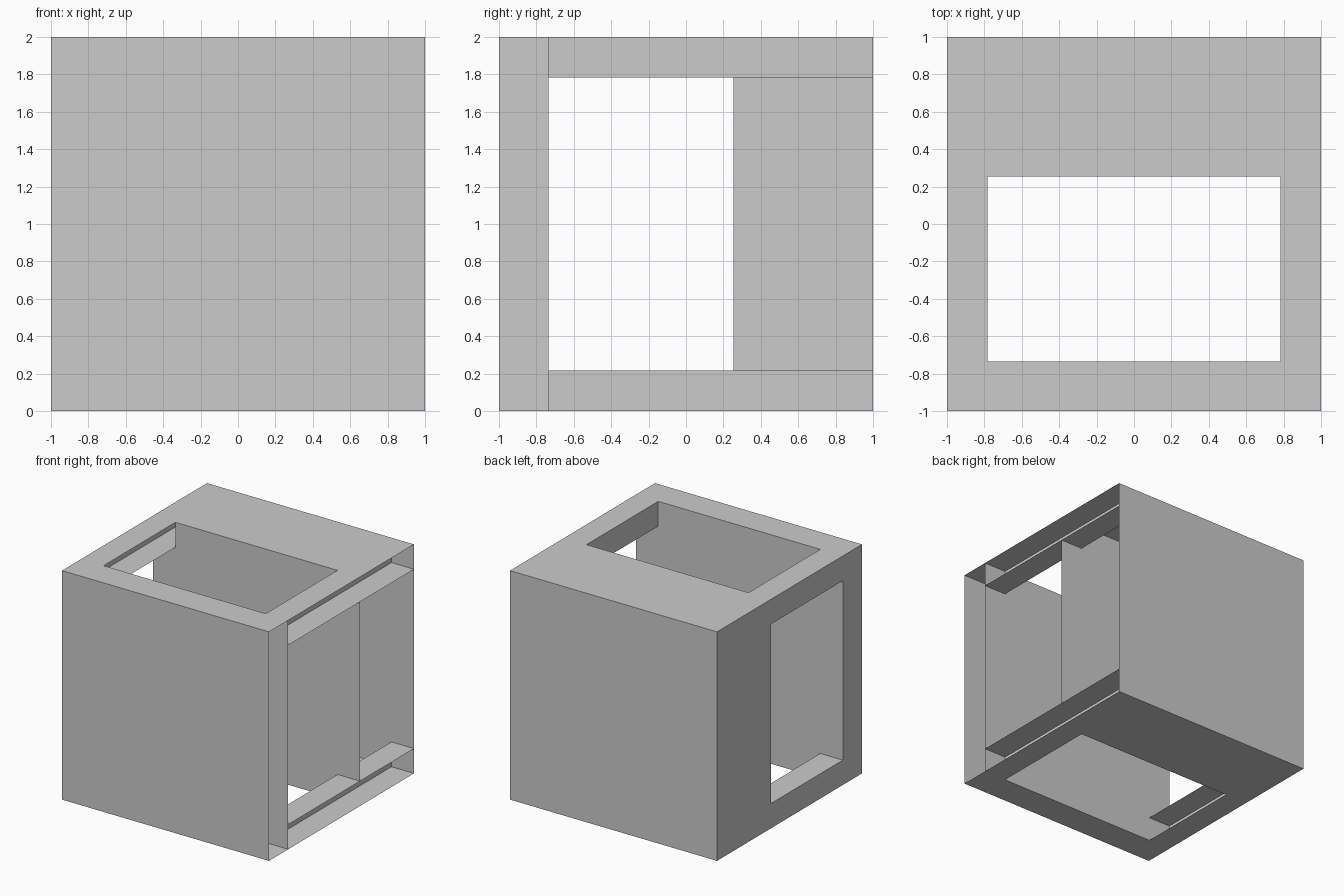
import bpy, bmesh

if "Cube" in bpy.data.objects:
    bpy.data.objects.remove(bpy.data.objects["Cube"])

H = 0.783                 # half width of the openings
LO, HI = 1 - H, 1 + H     # opening heights
F, B = -0.735, 0.255      # front and back of the openings


def panel(name, axis, level, rects):
    """Thin sheet at axis=level, made of (u0, u1, v0, v1) rectangles."""
    bm = bmesh.new()
    for u0, u1, v0, v1 in rects:
        vs = []
        for u, v in ((u0, v0), (u1, v0), (u1, v1), (u0, v1)):
            co = [u, v]
            co.insert(axis, level)
            vs.append(bm.verts.new(co))
        bm.faces.new(vs)
    bmesh.ops.remove_doubles(bm, verts=bm.verts, dist=1e-5)
    mesh = bpy.data.meshes.new(name)
    bm.to_mesh(mesh)
    bm.free()
    obj = bpy.data.objects.new(name, mesh)
    bpy.context.collection.objects.link(obj)
    return obj


def frame(u, v):
    """Rectangles around a hole; u and v are (outer0, hole0, hole1, outer1)."""
    return [(u[i], u[i + 1], v[j], v[j + 1])
            for i in range(3) for j in range(3) if (i, j) != (1, 1)]


# Outer shell, open on the right
panel("front_wall", 1, -1, [(-1, 1, 0, 2)])
panel("back_wall", 1, 1, [(-1, 1, 0, 2)])
panel("left_wall", 0, -1, frame((-1, F, B, 1), (0, LO, HI, 2)))
for name, z in (("bottom_wall", 0), ("top_wall", 2)):
    panel(name, 2, z, frame((-1, -H, H, 1), (-1, F, B, 1)))

# Inner partitions
panel("front_partition", 1, F, [(-1, 1, 0, 2)])
panel("back_partition", 1, B, [(-H, H, 0, LO), (-1, -H, LO, HI), (-H, H, LO, HI),
                               (H, 1, LO, HI), (-H, H, HI, 2)])

# Side ledges and the upright strips behind the right-hand ones
for name, z, z0, z1 in (("lower", LO, 0, LO), ("upper", HI, HI, 2)):
    panel(name + "_left_ledge", 2, z, [(-1, -H, F, 1)])
    panel(name + "_right_ledge", 2, z, [(H, 1, F, 1)])
    panel(name + "_right_strip", 0, H, [(F, 1, z0, z1)])
